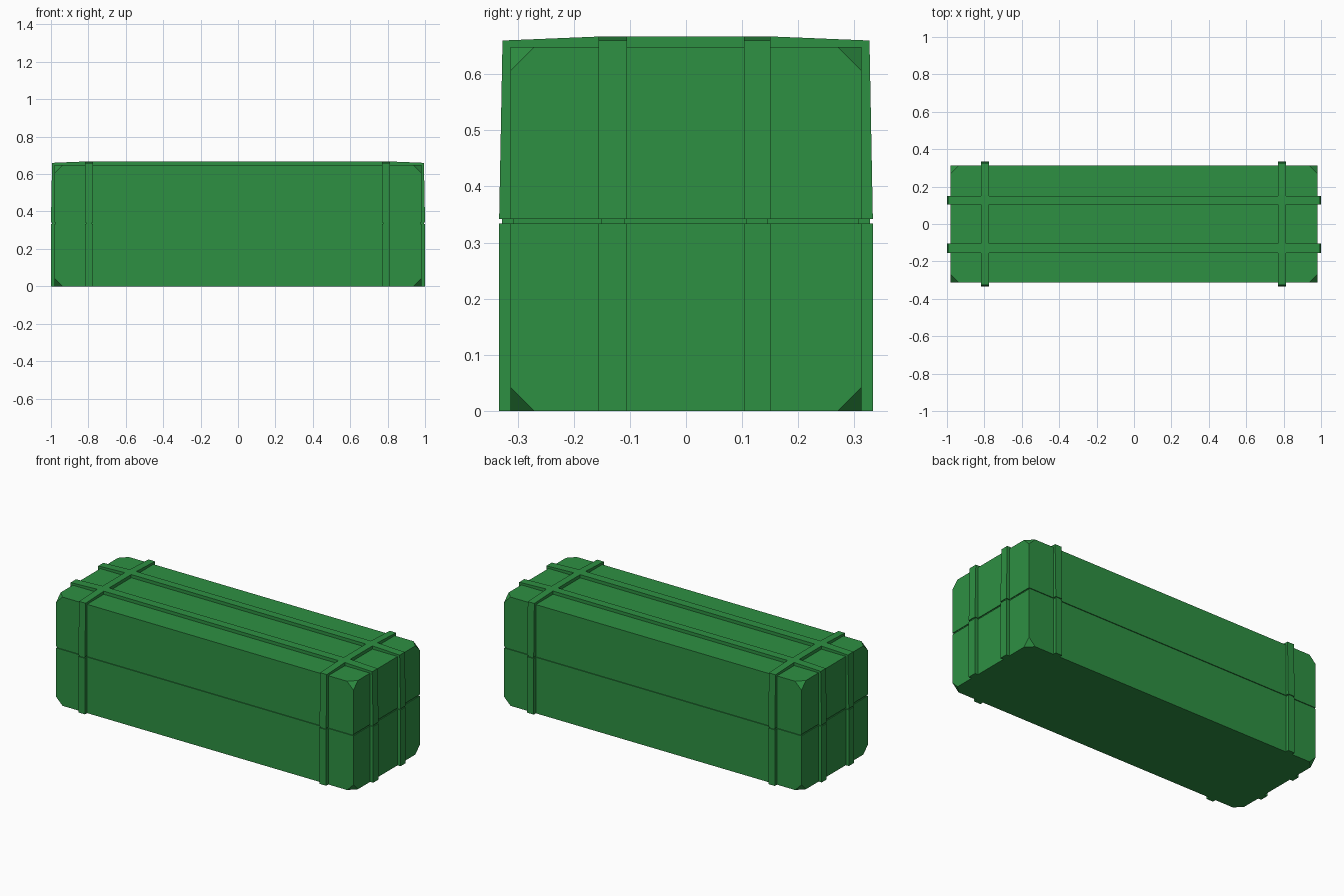
import bpy, bmesh
from mathutils import Vector

if "Cube" in bpy.data.objects:
    bpy.data.objects.remove(bpy.data.objects["Cube"])

green = bpy.data.materials.new("crate green")
green.diffuse_color = (0.027, 0.28, 0.055, 1.0)
green.use_nodes = True
green.node_tree.nodes["Principled BSDF"].inputs["Base Color"].default_value = green.diffuse_color

HX, HY, TOP = 0.98, 0.3125, 0.648      # body half sizes and top height
SX, SY = 1.0, 0.333                    # outer reach of the straps
Z0, Z1 = 0.334, 0.342                  # seam between base and lid
IN = 0.005                             # depth of the seam


def finish(bm, name):
    bmesh.ops.recalc_face_normals(bm, faces=bm.faces)
    me = bpy.data.meshes.new(name)
    bm.to_mesh(me)
    bm.free()
    me.materials.append(green)
    ob = bpy.data.objects.new(name, me)
    bpy.context.collection.objects.link(ob)
    return ob


def box(name, lo, hi, cut_z=None):
    """Box between two corners; corners at height cut_z are clipped."""
    bm = bmesh.new()
    bmesh.ops.create_cube(bm, size=1)
    lo, hi = Vector(lo), Vector(hi)
    for v in bm.verts:
        v.co = Vector([hi[i] if v.co[i] > 0 else lo[i] for i in range(3)])
    if cut_z is not None:
        corners = [v for v in bm.verts if abs(v.co.z - cut_z) < 1e-4]
        bmesh.ops.bevel(bm, geom=corners, offset=0.042, segments=1,
                        affect='VERTICES')
    return finish(bm, name)


def band(name, profile, a, b, along_x):
    """Extrude a (reach, z) profile across the strap width a..b."""
    bm = bmesh.new()
    pts = [(r, a, z) if along_x else (a, r, z) for r, z in profile]
    f = bm.faces.new([bm.verts.new(p) for p in pts])
    ext = bmesh.ops.extrude_face_region(bm, geom=[f])["geom"]
    d = (0, b - a, 0) if along_x else (b - a, 0, 0)
    bmesh.ops.translate(bm, vec=d,
                        verts=[g for g in ext if isinstance(g, bmesh.types.BMVert)])
    return finish(bm, name)


# Body: base, lid and the recessed seam core
box("crate_base", (-HX, -HY, 0), (HX, HY, Z0), 0)
box("crate_lid", (-HX, -HY, Z1), (HX, HY, TOP), TOP)
box("seam_core", (-HX + IN, -HY + IN, Z0 - 0.01), (HX - IN, HY - IN, Z1 + 0.01))


def strap(name, a, b, along_x):
    reach, inner, flat = (SX, HX, 0.82) if along_x else (SY, HY, 0.157)
    # lid strap: tapered sides, gently sloped ends, flat middle
    half = [(reach, Z1), (reach - 0.006, 0.66), (flat, 0.667)]
    hollow = [(inner - 0.01, TOP - 0.01), (inner - 0.01, Z1)]
    prof = half + [(-r, z) for r, z in reversed(half)]
    prof += [(-r, z) for r, z in reversed(hollow)] + hollow
    band(name + "_lid_strap", prof, a, b, along_x)
    for s, side in ((-1, "a"), (1, "b")):
        # upright on the base, and its recessed piece in the seam
        for part, r, z0, z1, e in (("base_strap", reach, 0, Z0, 0),
                                   ("strap_seam", reach - IN, Z0 - 0.01, Z1 + 0.01, IN)):
            q = [(s * (inner - 0.01), z0), (s * r, z0),
                 (s * r, z1), (s * (inner - 0.01), z1)]
            band(f"{name}_{part}_{side}", q, a + e, b - e, along_x)


# Straps around the crate: two lengthwise, two crosswise
strap("front_long", -0.156, -0.105, True)
strap("back_long", 0.103, 0.151, True)
strap("left_cross", -0.819, -0.776, False)
strap("right_cross", 0.771, 0.814, False)
